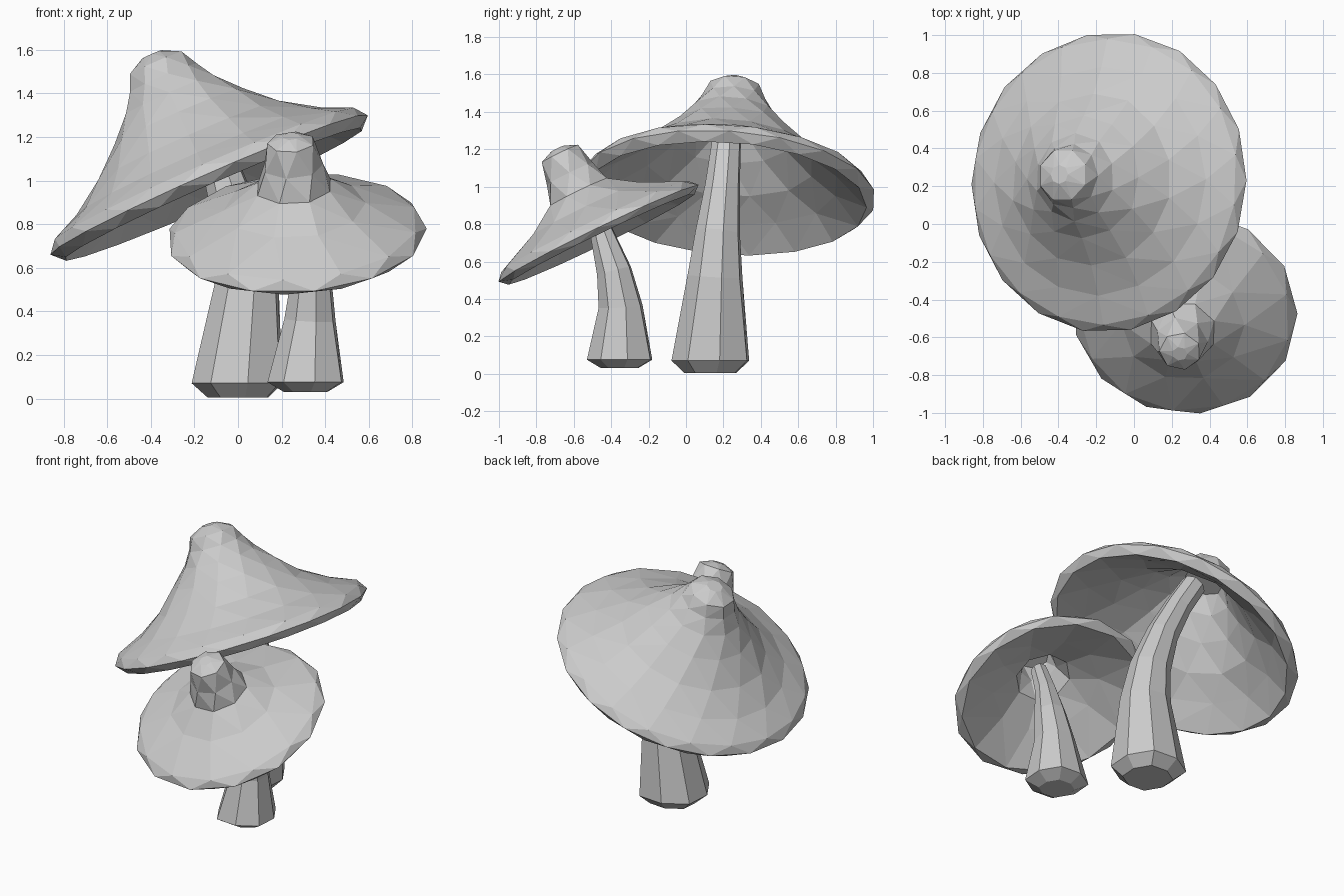
import bpy, bmesh, math, random
from mathutils import Vector

if "Cube" in bpy.data.objects:
    bpy.data.objects.remove(bpy.data.objects["Cube"])

random.seed(4)
UP = Vector((0, 0, 1))


def make_ring(bm, centre, normal, radius, sides, phase=0.0, jitter=0.0, square=0.0):
    """Ring of vertices around a centre, facing along normal."""
    rot = UP.rotation_difference(Vector(normal).normalized())
    ring = []
    for i in range(sides):
        a = math.tau * (i + phase) / sides
        r = radius * (1 + random.uniform(-jitter, jitter))
        r *= 1 + square * math.sin(2 * a) ** 2
        p = Vector((r * math.cos(a), r * math.sin(a), 0))
        ring.append(bm.verts.new(Vector(centre) + rot @ p))
    return ring


def stitch(bm, a, b, phase_a=0.0, phase_b=0.0):
    """Join two rings that may have different numbers of sides."""
    na, nb = len(a), len(b)
    i = j = 0
    while i < na or j < nb:
        if j >= nb or (i < na and (i + 1 + phase_a) / na <= (j + 1 + phase_b) / nb):
            bm.faces.new((a[i % na], a[(i + 1) % na], b[j % nb]))
            i += 1
        else:
            bm.faces.new((a[i % na], b[(j + 1) % nb], b[j % nb]))
            j += 1


def finish(bm, name):
    bmesh.ops.recalc_face_normals(bm, faces=bm.faces[:])
    mesh = bpy.data.meshes.new(name)
    bm.to_mesh(mesh)
    bm.free()
    obj = bpy.data.objects.new(name, mesh)
    bpy.context.collection.objects.link(obj)


def cap(name, centre, normal, profile):
    """Closed shell; profile rows are radius, height, sides, jitter."""
    bm = bmesh.new()
    n = Vector(normal).normalized()
    rings = []
    for k, (r, h, sides, jit) in enumerate(profile):
        phase = 0.5 * (k % 2)
        rings.append((make_ring(bm, Vector(centre) + n * h, n, r, sides, phase, jit), phase))
    for (a, pa), (b, pb) in zip(rings, rings[1:]):
        stitch(bm, a, b, pa, pb)
    bm.faces.new(rings[0][0])
    bm.faces.new(rings[-1][0])
    finish(bm, name)


def stem(name, path, sides):
    """Bent tapering tube with a squarish foot; path rows are x, y, z, radius."""
    bm = bmesh.new()
    pts = [Vector(p[:3]) for p in path]
    rings = []
    for k, p in enumerate(path):
        d = UP if k < 2 else pts[min(k + 1, len(pts) - 1)] - pts[k - 1]
        rings.append(make_ring(bm, pts[k], d, p[3], sides, 0.3, 0, 0.13 if k < 2 else 0.04))
    for a, b in zip(rings, rings[1:]):
        for i in range(sides):
            j = (i + 1) % sides
            bm.faces.new((a[i], a[j], b[j], b[i]))
    bm.faces.new(rings[0])
    bm.faces.new(rings[-1])
    finish(bm, name)


# Large mushroom, cap tipped to the left
cap("large_cap", (-0.13, 0.22, 0.975), (-0.44, 0.07, 1), [
    (0.05, 0.66, 8, 0), (0.14, 0.615, 8, 0), (0.17, 0.54, 9, 0.02),
    (0.23, 0.455, 10, 0.03), (0.325, 0.35, 12, 0.03), (0.46, 0.225, 14, 0.02),
    (0.61, 0.125, 16, 0.01), (0.76, 0.055, 18, 0.005), (0.797, 0.005, 18, 0.003),
    (0.75, -0.042, 18, 0.003), (0.60, 0.072, 14, 0.02), (0.45, 0.17, 12, 0.02),
    (0.31, 0.30, 10, 0.02), (0.20, 0.42, 8, 0), (0.12, 0.52, 8, 0)])
stem("large_stem", [
    (0.0, 0.13, 0.005, 0.14), (-0.005, 0.13, 0.07, 0.208), (0.04, 0.155, 0.52, 0.15),
    (0.015, 0.17, 0.75, 0.122), (-0.06, 0.195, 1.0, 0.095), (-0.165, 0.215, 1.22, 0.08),
    (-0.27, 0.235, 1.40, 0.075)], 8)

# Small mushroom, cap tipped to the front
cap("small_cap", (0.27, -0.465, 0.745), (-0.06, -0.485, 1), [
    (0.04, 0.51, 7, 0), (0.11, 0.48, 7, 0), (0.14, 0.36, 7, 0.02),
    (0.18, 0.25, 8, 0.02), (0.33, 0.15, 10, 0.02), (0.56, 0.05, 13, 0.004),
    (0.598, 0.003, 13, 0.004), (0.555, -0.028, 13, 0.004), (0.33, 0.095, 10, 0.02),
    (0.17, 0.18, 8, 0), (0.11, 0.29, 7, 0), (0.09, 0.39, 7, 0)])
stem("small_stem", [
    (0.31, -0.355, 0.03, 0.10), (0.31, -0.355, 0.075, 0.175), (0.33, -0.35, 0.36, 0.12),
    (0.335, -0.385, 0.55, 0.095), (0.315, -0.45, 0.75, 0.065), (0.285, -0.55, 0.95, 0.05)], 8)
